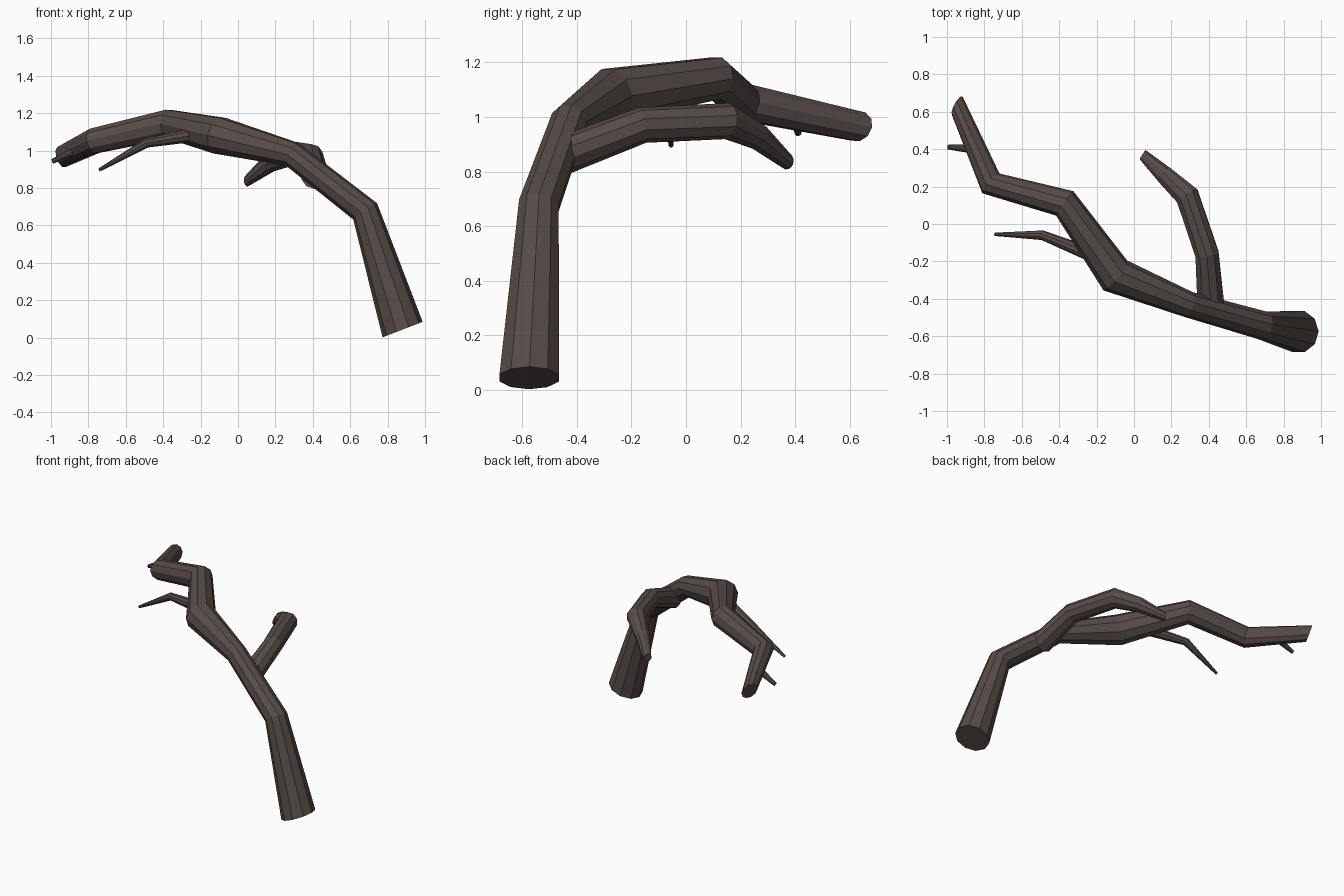
import bpy, bmesh, math
from mathutils import Vector

if "Cube" in bpy.data.objects:
    bpy.data.objects.remove(bpy.data.objects["Cube"])

SIDES = 10
bark = bpy.data.materials.new("bark")
bark.diffuse_color = (0.095, 0.073, 0.067, 1)
bark.use_nodes = True
bark.node_tree.nodes["Principled BSDF"].inputs["Base Color"].default_value = bark.diffuse_color


def limb(name, stations, end_normal=None, start_normal=None):
    """Flat-faced tapered tube through (x, y, z, radius) stations."""
    pts = [Vector(s[:3]) for s in stations]
    n = len(pts)
    bm = bmesh.new()
    rings, side = [], None
    for i, p in enumerate(pts):
        a = (p - pts[i - 1]).normalized() if i else Vector()
        b = (pts[i + 1] - p).normalized() if i < n - 1 else Vector()
        t = (a + b).normalized()
        if i == 0 and start_normal:
            t = Vector(start_normal).normalized()
        if i == n - 1 and end_normal:
            t = Vector(end_normal).normalized()
        # carry the ring orientation along the limb so it does not twist
        side = side or Vector((0.3, 1, 0.1))
        side = (side - t * side.dot(t)).normalized()
        up = t.cross(side)
        r = stations[i][3]
        rings.append([bm.verts.new(p + r * (side * math.cos(k * math.tau / SIDES)
                                            + up * math.sin(k * math.tau / SIDES)))
                      for k in range(SIDES)])
    for r0, r1 in zip(rings, rings[1:]):
        for k in range(SIDES):
            j = (k + 1) % SIDES
            bm.faces.new((r0[k], r0[j], r1[j], r1[k]))
    bm.faces.new(rings[0][::-1])
    bm.faces.new(rings[-1])
    bmesh.ops.recalc_face_normals(bm, faces=bm.faces)
    me = bpy.data.meshes.new(name)
    bm.to_mesh(me)
    bm.free()
    me.materials.append(bark)
    ob = bpy.data.objects.new(name, me)
    bpy.context.collection.objects.link(ob)
    return ob


# Main arching trunk with a slanted cut at the far end
limb("trunk", [(0.88, -0.575, 0.043, 0.115), (0.68, -0.54, 0.675, 0.077),
               (0.29, -0.43, 0.98, 0.07), (-0.10, -0.275, 1.08, 0.102),
               (-0.37, 0.11, 1.142, 0.08), (-0.765, 0.217, 1.053, 0.07),
               (-0.945, 0.632, 0.965, 0.058)],
     end_normal=(-0.85, 0.45, -0.3), start_normal=(-0.36, 0.0, 0.93))

# Side branch arching to the back
limb("side_branch", [(0.41, -0.42, 0.87, 0.075), (0.39, -0.16, 0.97, 0.066),
                     (0.285, 0.15, 0.985, 0.067), (0.165, 0.26, 0.93, 0.05),
                     (0.047, 0.37, 0.837, 0.03)],
     end_normal=(-0.8, 0.5, -0.1), start_normal=(0, 1, 0))

# Thin drooping branch
limb("thin_branch", [(-0.2, -0.175, 1.09, 0.04), (-0.49, -0.06, 1.04, 0.026),
                     (-0.743, -0.055, 0.896, 0.009)])

# Short twig near the end of the trunk
limb("twig", [(-0.85, 0.4, 1.01, 0.025), (-0.993, 0.411, 0.942, 0.013)])
